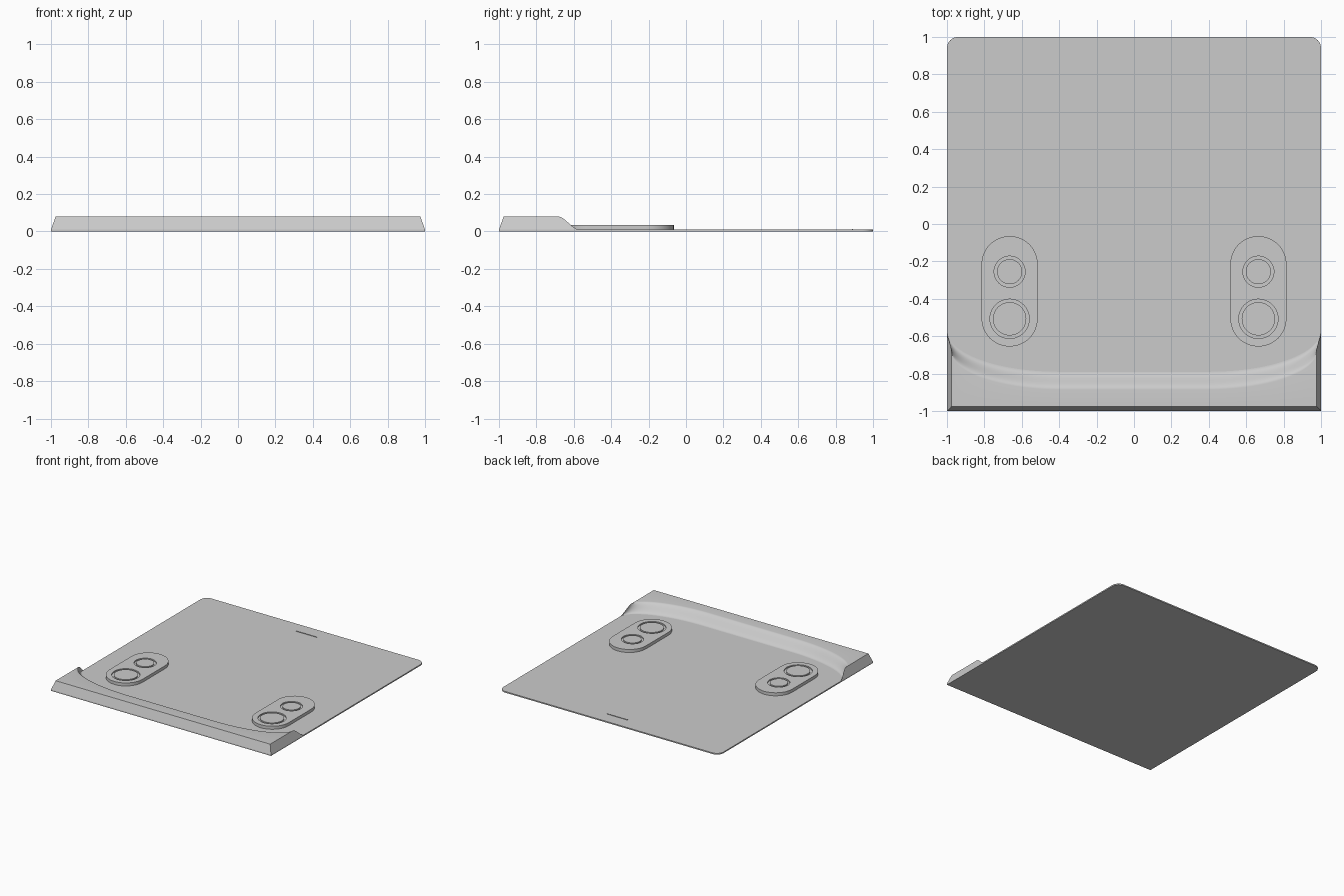
import bpy, bmesh, math

cube = bpy.data.objects.get("Cube")
if cube:
    bpy.data.objects.remove(cube, do_unlink=True)

grey = bpy.data.materials.new("light grey")
grey.use_nodes = True
colour = (0.6, 0.6, 0.6, 1)
grey.diffuse_color = colour
for node in grey.node_tree.nodes:
    if node.type == 'BSDF_PRINCIPLED':
        node.inputs["Base Color"].default_value = colour

PLATE, TOP, PAD = 0.01, 0.08, 0.035


def finish(obj):
    """Clean the mesh, colour it and smooth its curved faces."""
    bm = bmesh.new()
    bm.from_mesh(obj.data)
    bmesh.ops.remove_doubles(bm, verts=bm.verts, dist=0.00001)
    bmesh.ops.recalc_face_normals(bm, faces=bm.faces)
    bm.to_mesh(obj.data)
    bm.free()
    obj.data.materials.clear()
    obj.data.materials.append(grey)
    bpy.ops.object.select_all(action='DESELECT')
    obj.select_set(True)
    bpy.context.view_layer.objects.active = obj
    bpy.ops.object.shade_smooth_by_angle(angle=math.radians(30))


def arc(cx, cy, r, start, end, n):
    return [(cx + r * math.cos(math.radians(start + (end - start) * i / n)),
             cy + r * math.sin(math.radians(start + (end - start) * i / n)))
            for i in range(n + 1)]


def slab(name, outlines, z0, z1):
    """Extrude a filled outline; further outlines become holes."""
    curve = bpy.data.curves.new(name, 'CURVE')
    curve.dimensions = '2D'
    curve.fill_mode = 'BOTH'
    curve.extrude = (z1 - z0) / 2
    for outline in outlines:
        spline = curve.splines.new('POLY')
        spline.points.add(len(outline) - 1)
        for point, (x, y) in zip(spline.points, outline):
            point.co = (x, y, 0, 1)
        spline.use_cyclic_u = True
    obj = bpy.data.objects.new(name, curve)
    bpy.context.collection.objects.link(obj)
    obj.location.z = (z0 + z1) / 2
    bpy.ops.object.select_all(action='DESELECT')
    obj.select_set(True)
    bpy.context.view_layer.objects.active = obj
    bpy.ops.object.convert(target='MESH')
    obj = bpy.context.view_layer.objects.active
    finish(obj)
    return obj


# Thin base plate with rounded rear corners
slab("base_plate", [[(-1, -1), (1, -1)] + arc(0.94, 0.94, 0.06, 0, 90, 10)
                    + arc(-0.94, 0.94, 0.06, 90, 180, 10)], 0, PLATE)


# Front ridge: S-shaped rear slope that sweeps back towards both sides
def sweep(u):
    t = max(0, (abs(u) - 0.4) / 0.6)
    return 1 - math.sqrt(max(0, 1 - t * t))


def section(u):
    crest = -0.885 + 0.2 * sweep(u)
    foot = -0.79 + 0.22 * sweep(u)
    points = [(-1, PLATE), (-0.975, TOP)]
    steps = 16
    for i in range(steps + 1):
        s = i / steps
        fall = s * s * (3 - 2 * s)
        points.append((crest + (foot - crest) * s, TOP + (PLATE - TOP) * fall))
    return points


bm = bmesh.new()
columns = 96
loops = []
for i in range(columns + 1):
    u = math.sin(math.pi * (i / columns - 0.5))
    loops.append([bm.verts.new((u * (1 - 0.025 * (z - PLATE) / (TOP - PLATE)), y, z))
                  for y, z in section(u)])
for a, b in zip(loops, loops[1:]):
    for k in range(len(a)):
        m = (k + 1) % len(a)
        bm.faces.new((a[k], a[m], b[m], b[k]))
bm.faces.new(loops[0])
bm.faces.new(loops[-1])
mesh = bpy.data.meshes.new("front_ridge")
bm.to_mesh(mesh)
bm.free()
ridge = bpy.data.objects.new("front_ridge", mesh)
bpy.context.collection.objects.link(ridge)
finish(ridge)

# Paired oval pads, each with two discs set in ring grooves
for side, label in ((1, "left"), (-1, "right")):
    x = 0.665 * side
    discs = (("rear", -0.255, 0.083), ("front", -0.507, 0.105))
    oval = arc(x, -0.215, 0.15, 0, 180, 32) + arc(x, -0.505, 0.15, 180, 360, 32)
    holes = [arc(x, y, r, 0, 360, 64)[:-1] for _, y, r in discs]
    slab(label + "_pad", [oval] + holes, PLATE, PAD)
    for place, y, r in discs:
        slab(f"{label}_{place}_groove_floor", [arc(x, y, r, 0, 360, 64)[:-1]],
             PLATE, PAD - 0.01)
        slab(f"{label}_{place}_disc", [arc(x, y, r - 0.016, 0, 360, 64)[:-1]],
             PAD - 0.01, PAD)

# Slim raised strip near the rear edge
slab("rear_strip", [[(-0.095, 0.888), (0.095, 0.888), (0.095, 0.892), (-0.095, 0.892)]],
     PLATE, PLATE + 0.004)
